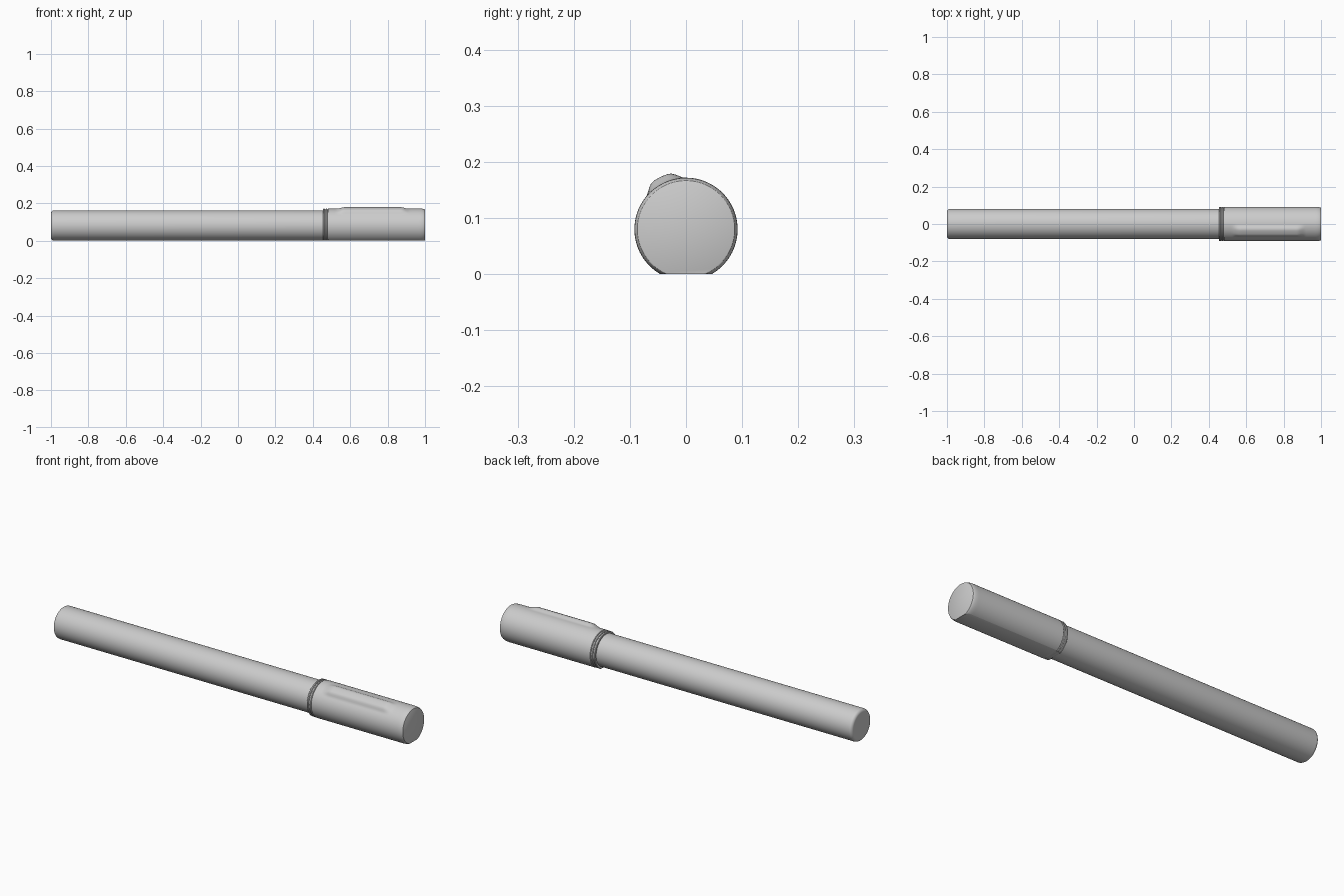
import bpy, bmesh, math

if "Cube" in bpy.data.objects:
    bpy.data.objects.remove(bpy.data.objects["Cube"], do_unlink=True)

SIDES = 96
AXIS_Z = 0.08

grey = bpy.data.materials.new("plain grey")
grey.use_nodes = True
grey.diffuse_color = (0.6, 0.6, 0.6, 1)
grey.node_tree.nodes["Principled BSDF"].inputs["Base Color"].default_value = (0.6, 0.6, 0.6, 1)


def smooth(t):
    t = max(0.0, min(1.0, t))
    return t * t * (3 - 2 * t)


def clip_ridge(x, angle):
    """Height of the moulded clip on the cap; angle runs from up towards the front."""
    along = smooth((x - 0.52) / 0.05) * smooth((0.92 - x) / 0.05)
    across = smooth((math.radians(25) - abs(angle - math.radians(26))) / math.radians(17))
    return 0.0118 * along * across


def lathe(name, profile, axis_z, bump=None, flat=False):
    """Turn an (x, radius) profile about the long axis, with closed ends."""
    bm = bmesh.new()
    rings = []
    for x, r in profile:
        ring = []
        for i in range(SIDES):
            a = -math.pi + 2 * math.pi * i / SIDES
            d = r + (bump(x, a) if bump else 0)
            ring.append(bm.verts.new((x, -d * math.sin(a), axis_z + d * math.cos(a))))
        rings.append(ring)
    for p, q in zip(rings, rings[1:]):
        for i in range(SIDES):
            j = (i + 1) % SIDES
            bm.faces.new((p[i], p[j], q[j], q[i]))
    bm.faces.new(rings[0])
    bm.faces.new(rings[-1])
    # Flat resting face under the part
    if flat:
        geom = bm.verts[:] + bm.edges[:] + bm.faces[:]
        cut = bmesh.ops.bisect_plane(bm, geom=geom, plane_co=(0, 0, 0),
                                     plane_no=(0, 0, -1), clear_outer=True)
        edges = [e for e in cut["geom_cut"] if isinstance(e, bmesh.types.BMEdge)]
        bmesh.ops.holes_fill(bm, edges=edges)
    bmesh.ops.recalc_face_normals(bm, faces=bm.faces)
    mesh = bpy.data.meshes.new(name)
    bm.to_mesh(mesh)
    bm.free()
    mesh.materials.append(grey)
    obj = bpy.data.objects.new(name, mesh)
    bpy.context.collection.objects.link(obj)
    bpy.ops.object.select_all(action="DESELECT")
    obj.select_set(True)
    bpy.context.view_layer.objects.active = obj
    bpy.ops.object.shade_smooth_by_angle(angle=math.radians(30))
    return obj


# Barrel with a rounded end
R, FILLET = 0.081, 0.016
barrel = [(-1 + FILLET * (1 - math.cos(t)), R - FILLET * (1 - math.sin(t)))
          for t in [math.pi / 2 * k / 6 for k in range(7)]]
lathe("barrel", barrel + [(0.5, R)], R)

# Cap with the moulded clip and a rounded end
body = [(0.482 + 0.49 * k / 70, 0.092) for k in range(71)]
end = [(0.972 + 0.028 * math.sin(t), 0.092 - 0.007 * (1 - math.cos(t)))
       for t in [math.pi / 2 * k / 6 for k in range(1, 7)]]
lathe("cap", [(0.48, 0.09)] + body + end, AXIS_Z, clip_ridge, True)

# Collar rings and the recess between them
lathe("collar_recess", [(0.462, 0.087), (0.49, 0.087)], AXIS_Z, flat=True)
for n, x in enumerate((0.455, 0.468)):
    lathe(f"collar_ring_{n + 1}", [(x, 0.089), (x + 0.002, 0.0915),
          (x + 0.008, 0.0915), (x + 0.01, 0.089)], AXIS_Z, flat=True)
